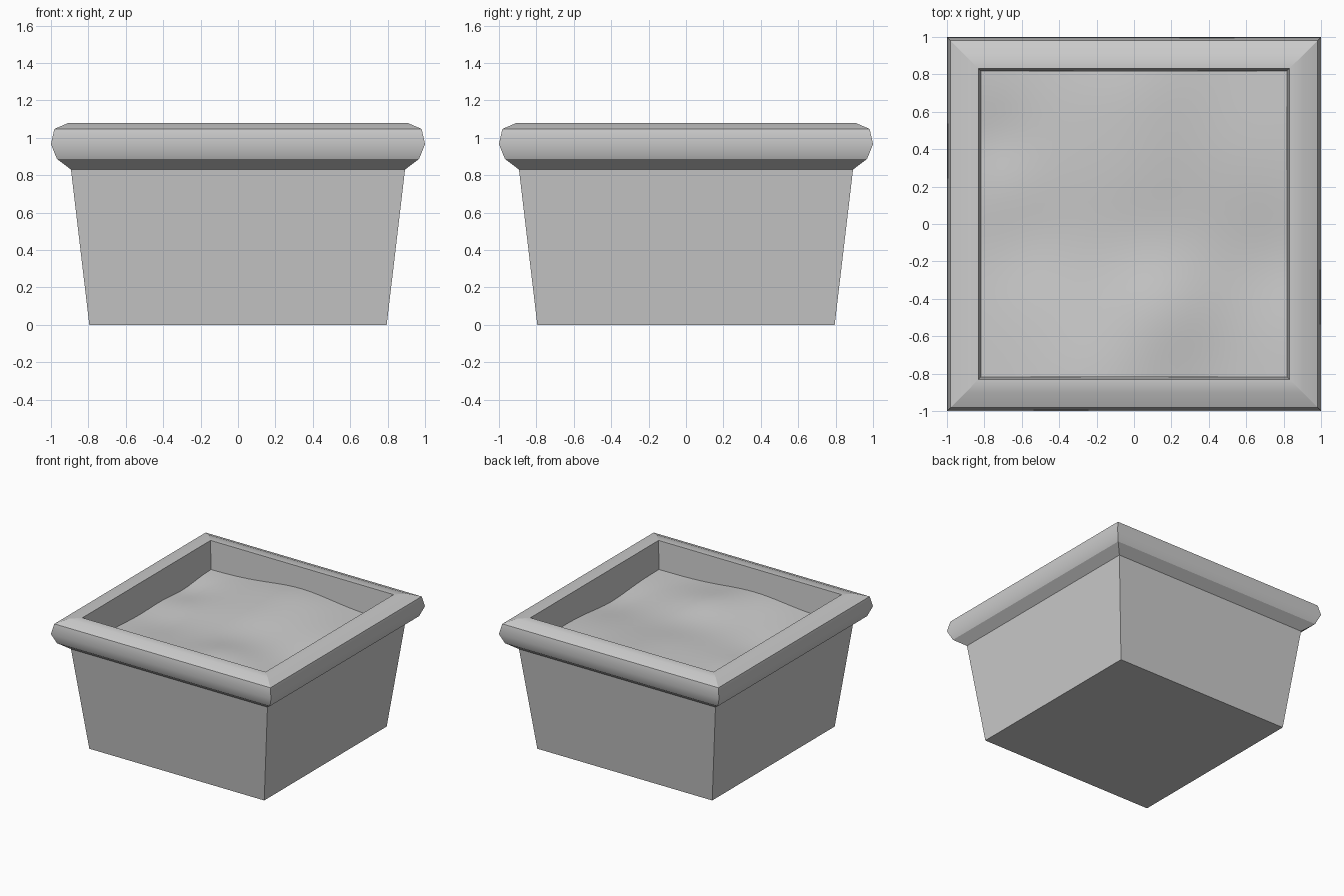
import bpy, bmesh, math

if "Cube" in bpy.data.objects:
    bpy.data.objects.remove(bpy.data.objects["Cube"])


def make_object(name, bm):
    for f in bm.faces:
        f.smooth = True
    mesh = bpy.data.meshes.new(name)
    bm.to_mesh(mesh)
    bm.free()
    obj = bpy.data.objects.new(name, mesh)
    bpy.context.collection.objects.link(obj)
    return obj


def square_ring(bm, r, z):
    return [bm.verts.new((sx * r, sy * r, z))
            for sx, sy in ((-1, -1), (1, -1), (1, 1), (-1, 1))]


# Planter: square profile from the base, over the rolled rim, down the inside
profile = [(0.795, 0), (0.893, 0.83), (0.968, 0.887), (1.0, 0.965),
           (0.982, 1.047), (0.905, 1.08), (0.832, 1.08), (0.815, 0.77)]
soft_rings = {3, 5}
bm = bmesh.new()
rings = [square_ring(bm, r, z) for r, z in profile]
bm.faces.new(rings[0][::-1])
for lower, upper in zip(rings, rings[1:]):
    for i in range(4):
        j = (i + 1) % 4
        bm.faces.new((lower[i], lower[j], upper[j], upper[i]))
bm.faces.new(rings[-1])
for e in bm.edges:
    e.smooth = False
for k in soft_rings:
    for i in range(4):
        bm.edges.get((rings[k][i], rings[k][(i + 1) % 4])).smooth = True
make_object("planter", bm)


# Soil: gently mounded surface filling the planter
mounds = [(0.0, 0.75, 0.4, 0.06), (0.0, 0.25, 0.35, 0.035),
          (0.15, -0.45, 0.3, 0.05), (-0.6, -0.1, 0.3, -0.03),
          (0.75, -0.2, 0.3, -0.03), (-0.1, -0.85, 0.35, 0.04),
          (-0.75, 0.45, 0.22, -0.03), (0.6, 0.4, 0.35, 0.015)]


def soil_height(x, y):
    return 0.85 + sum(h * math.exp(-((x - cx) ** 2 + (y - cy) ** 2) / (w * w))
                      for cx, cy, w, h in mounds)


bm = bmesh.new()
bmesh.ops.create_grid(bm, x_segments=28, y_segments=28, size=0.819)
for v in bm.verts:
    v.co.z = soil_height(v.co.x, v.co.y)
make_object("soil", bm)
